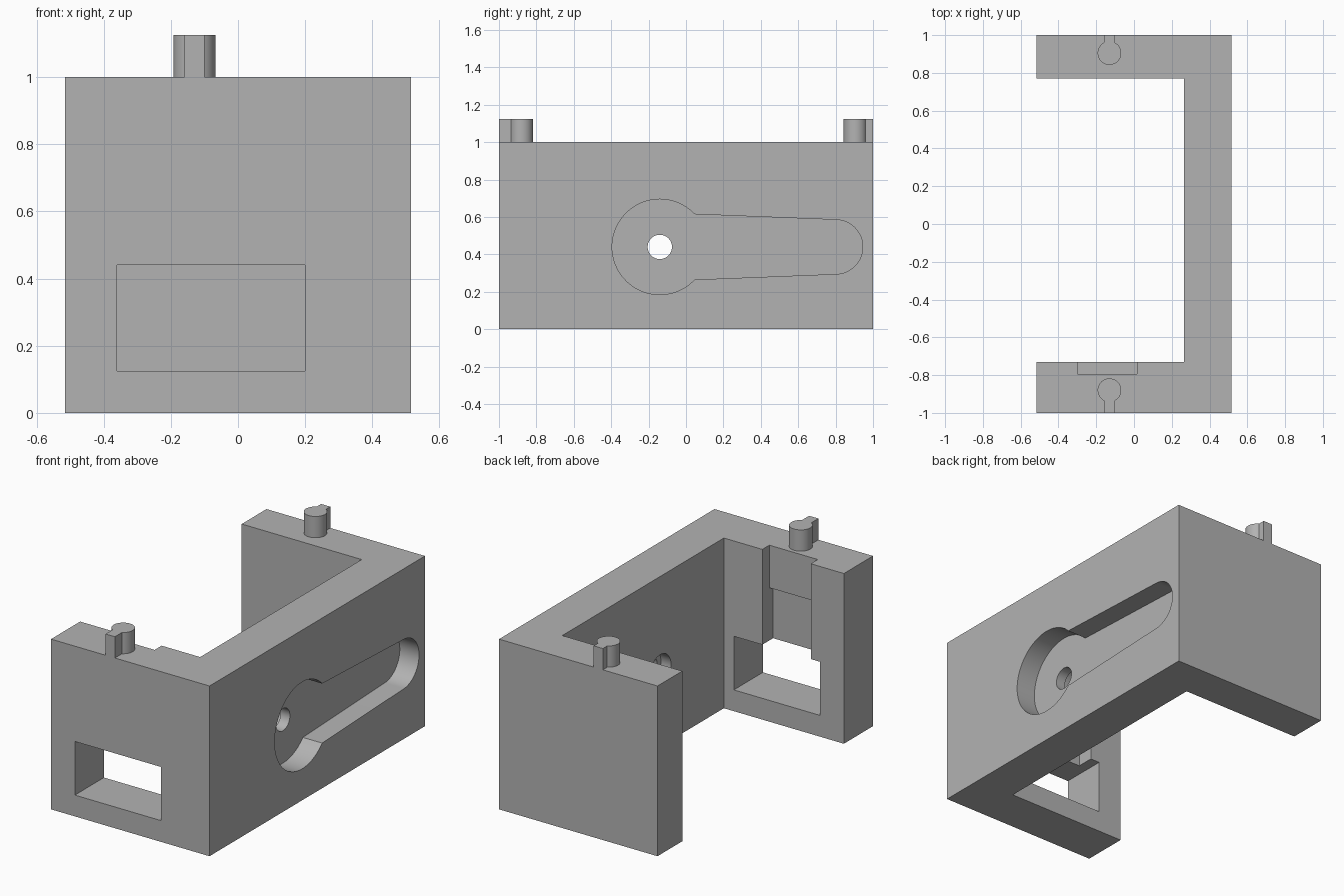
import bpy, bmesh
from math import sin, cos, radians
from mathutils import Vector

cube = bpy.data.objects.get("Cube")
if cube:
    bpy.data.objects.remove(cube, do_unlink=True)

grey = bpy.data.materials.new("plain grey")
grey.use_nodes = True
colour = (0.45, 0.45, 0.45, 1)
grey.diffuse_color = colour
grey.node_tree.nodes["Principled BSDF"].inputs["Base Color"].default_value = colour


def arc(cx, cy, r, start, end, steps=48):
    """Points on an arc, angles in degrees."""
    angles = [radians(start + (end - start) * i / steps) for i in range(steps + 1)]
    return [(cx + r * cos(a), cy + r * sin(a)) for a in angles]


def prism(name, outline, low, high, axis="z"):
    """Extrude an outline: (x, y) along z, (x, z) along y or (y, z) along x."""
    place = {"x": lambda u, v: (low, u, v),
             "y": lambda u, v: (u, low, v),
             "z": lambda u, v: (u, v, low)}[axis]
    bm = bmesh.new()
    face = bm.faces.new([bm.verts.new(place(u, v)) for u, v in outline])
    new = bmesh.ops.extrude_face_region(bm, geom=[face])["geom"]
    step = Vector([high - low if a == axis else 0 for a in "xyz"])
    bmesh.ops.translate(bm, vec=step, verts=[g for g in new if isinstance(g, bmesh.types.BMVert)])
    bmesh.ops.recalc_face_normals(bm, faces=bm.faces)
    mesh = bpy.data.meshes.new(name)
    bm.to_mesh(mesh)
    bm.free()
    mesh.materials.append(grey)
    obj = bpy.data.objects.new(name, mesh)
    bpy.context.collection.objects.link(obj)
    return obj


def rect(u0, u1, v0, v1):
    return [(u0, v0), (u1, v0), (u1, v1), (u0, v1)]


def activate(obj):
    bpy.ops.object.select_all(action="DESELECT")
    obj.select_set(True)
    bpy.context.view_layer.objects.active = obj


def cut(target, cutter):
    cutter.hide_render = True
    mod = target.modifiers.new("cut", "BOOLEAN")
    mod.operation = "DIFFERENCE"
    mod.solver = "EXACT"
    mod.object = cutter
    activate(target)
    bpy.ops.object.modifier_apply(modifier=mod.name)
    bpy.data.objects.remove(cutter, do_unlink=True)


def smooth(obj):
    activate(obj)
    bpy.ops.object.shade_smooth_by_angle(angle=radians(30))


# C-shaped bracket: side plate with two arms
half = 0.515
bracket = prism("bracket_body", [
    (-half, -1), (half, -1), (half, 1), (-half, 1),
    (-half, 0.77), (0.265, 0.77), (0.265, -0.73), (-half, -0.73)], 0, 1)

# Window through the front arm, and the stepped groove above it
cut(bracket, prism("window_cutter", rect(-0.36, 0.2, 0.125, 0.44), -1.1, -0.6, "y"))
cut(bracket, prism("groove_cutter", rect(-0.3, 0.015, 0.4, 1.1), -0.795, -0.6, "y"))
cut(bracket, prism("deep_groove_cutter", rect(-0.3, 0.015, 0.4, 0.75), -0.83, -0.6, "y"))

# Keyhole-shaped recess in the outer face of the side plate
hub_y, hub_z = -0.14, 0.44
keyhole = arc(hub_y, hub_z, 0.255, 43.3, 316.7, 64) + arc(0.8, hub_z, 0.145, -87.5, 87.5, 32)
cut(bracket, prism("recess_cutter", keyhole, half - 0.125, 0.7, "x"))

# Screw hole with a wider counterbore on the inside
cut(bracket, prism("hole_cutter", arc(hub_y, hub_z, 0.065, 0, 352.5, 47), 0.1, 0.7, "x"))
cut(bracket, prism("counterbore_cutter", arc(hub_y, hub_z, 0.1, 0, 352.5, 47), 0.1, 0.33, "x"))
smooth(bracket)

# Keyed pins on top of each arm, with the neck reaching the outer edge
for name, centre, side in (("front_pin", -0.88, -1), ("back_pin", 0.905, 1)):
    head = arc(0, 0, 0.0625, 118.7, 421.3)
    outline = [(-0.13 + x, centre + side * y) for x, y in head]
    outline += [(-0.1, side), (-0.16, side)]
    smooth(prism(name, outline, 1, 1.125))
